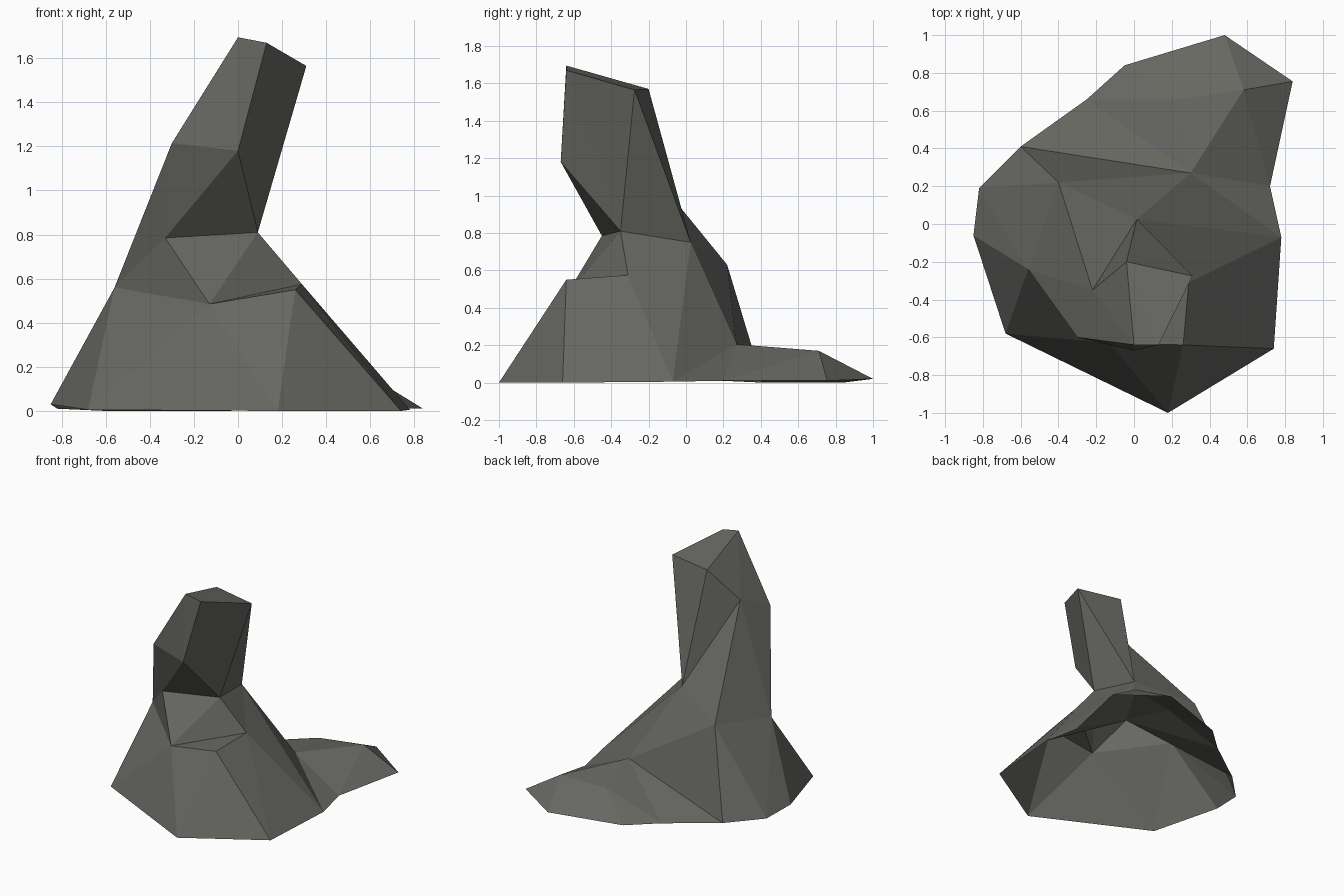
import bpy

if "Cube" in bpy.data.objects:
    bpy.data.objects.remove(bpy.data.objects["Cube"])

grey = bpy.data.materials.new("stone_grey")
grey.diffuse_color = (0.135, 0.135, 0.122, 1)
grey.use_nodes = True
grey.node_tree.nodes["Principled BSDF"].inputs["Base Color"].default_value = grey.diffuse_color

# Ground outline, anticlockwise from the front
outline = [(.18, -1, 0), (.74, -.66, 0), (.78, -.07, .005), (.72, .2, .01),
           (.84, .755, .01), (.48, 1, .02), (-.05, .84, 0), (-.25, .66, 0),
           (-.6, .41, 0), (-.82, .19, .01), (-.85, -.06, .03), (-.68, -.58, .005)]
P = {f"g{i}": p for i, p in enumerate(outline)}

# Low spur behind
P.update(saddle=(.3, .27, .205), spur=(.58, .71, .17), spur_mid=(.23, .66, .15))

# Shoulders and front ledge of the lower rock
P.update(shoulder_l=(-.56, -.24, .56), shoulder_b=(-.4, .22, .63), nape=(.015, .025, .75),
         ledge_l=(-.13, -.63, .485), ledge_f=(.26, -.64, .55), ledge_r=(.29, -.31, .575),
         neck_l=(-.33, -.45, .785), neck_r=(.09, -.35, .81))

# Leaning pillar
P.update(brow=(0, -.67, 1.18), cheek=(-.3, -.6, 1.215), rear=(-.22, -.35, 1.33),
         top_b=(-.04, -.2, 1.57), top_r=(.31, -.275, 1.565),
         top_l=(0, -.64, 1.695), top_f=(.13, -.64, 1.67))


def rock(name, fans):
    """Facets made as triangle fans: hub point, then its neighbours in order."""
    keys, tris = [], []

    def idx(k):
        if k not in keys:
            keys.append(k)
        return keys.index(k)

    for fan in fans:
        hub, *ring = fan.split()
        for a, b in zip(ring, ring[1:]):
            tris.append((idx(hub), idx(a), idx(b)))
    me = bpy.data.meshes.new(name)
    me.from_pydata([P[k] for k in keys], [], tris)
    me.materials.append(grey)
    me.update()
    bpy.context.collection.objects.link(bpy.data.objects.new(name, me))


rock("lower_rock", [
    "shoulder_l shoulder_b g9 g10 g11 ledge_l neck_l",
    "shoulder_b nape saddle g8 g9",
    "saddle nape g2 g3",
    "ledge_l g11 g0 ledge_f ledge_r neck_r neck_l",
    "ledge_f g0 g1 ledge_r",
    "ledge_r g1 g2 nape neck_r",
])

rock("rear_spur", [
    "saddle g3 spur spur_mid g7 g8",
    "spur g3 g4 g5 spur_mid",
    "spur_mid g5 g6 g7",
])

rock("leaning_pillar", [
    "shoulder_l neck_l cheek rear shoulder_b",
    "brow top_l cheek neck_l neck_r top_f top_l",
    "top_f neck_r top_r",
    "nape shoulder_b rear top_b top_r neck_r",
    "rear cheek top_l top_b",
    "top_b top_l top_f top_r",
])
